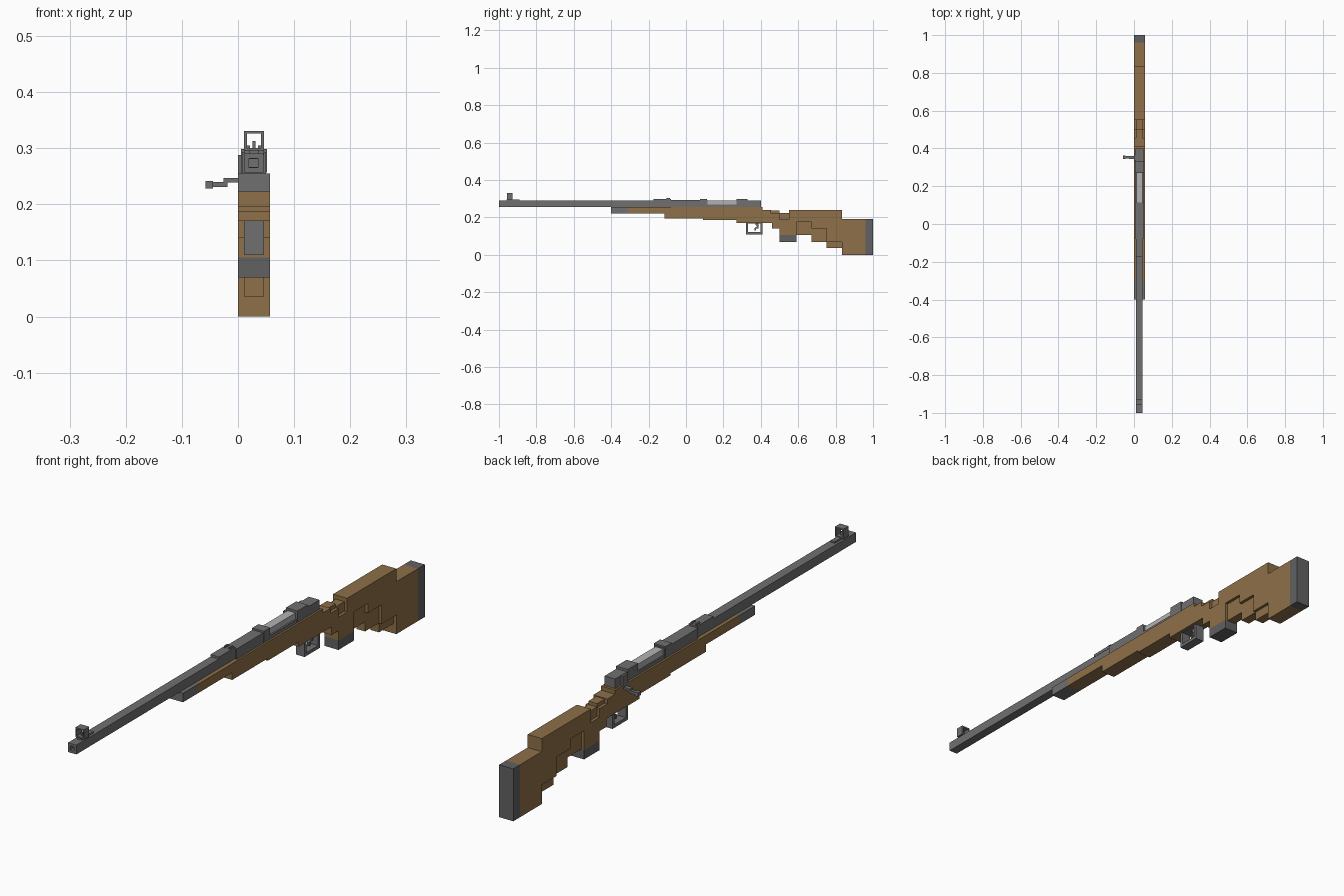
import bpy, bmesh

def material(name, rgb):
    m = bpy.data.materials.new(name)
    m.diffuse_color = (*rgb, 1)
    return m

WOOD = material("wood", (0.27, 0.16, 0.065))
STEEL = material("steel", (0.16, 0.16, 0.16))
DARK = material("dark_pad", (0.12, 0.12, 0.12))
BRIGHT = material("bright_steel", (0.45, 0.45, 0.45))

def finish(bm, name, mat):
    bmesh.ops.recalc_face_normals(bm, faces=bm.faces)
    me = bpy.data.meshes.new(name)
    bm.to_mesh(me)
    bm.free()
    me.materials.append(mat)
    ob = bpy.data.objects.new(name, me)
    bpy.context.collection.objects.link(ob)
    return ob

def box(name, x, y, z, mat=STEEL):
    bm = bmesh.new()
    bmesh.ops.create_cube(bm, size=1)
    for v in bm.verts:
        for i, (lo, hi) in enumerate((x, y, z)):
            v.co[i] = lo if v.co[i] < 0 else hi
    return finish(bm, name, mat)

def profile(name, pts, x, mat):
    """Extrude a side outline (y, z) across x."""
    bm = bmesh.new()
    f = bm.faces.new([bm.verts.new((x[0], *p)) for p in pts])
    r = bmesh.ops.extrude_face_region(bm, geom=[f])
    for v in r["geom"]:
        if isinstance(v, bmesh.types.BMVert):
            v.co.x = x[1]
    return finish(bm, name, mat)

def frame(name, lo, hi, wall, span, axis, mat=STEEL):
    """Square tube: the opening runs along axis 'x' or 'y'."""
    (a0, b0), (a1, b1) = lo, hi
    bm = bmesh.new()
    rings = []
    for s in span:
        for w in (0, wall):
            c = [(a0 + w, b0 + w), (a1 - w, b0 + w), (a1 - w, b1 - w), (a0 + w, b1 - w)]
            rings.append([bm.verts.new((s, a, b) if axis == "x" else (a, s, b)) for a, b in c])
    for p, q in ((0, 1), (2, 3), (0, 2), (1, 3)):
        for i in range(4):
            j = (i + 1) % 4
            bm.faces.new((rings[p][i], rings[p][j], rings[q][j], rings[q][i]))
    return finish(bm, name, mat)

FULL, SLIM = (0, 0.057), (0.011, 0.046)

# Stepped wooden stock
profile("stock", [
    (-0.31, 0.222), (-0.115, 0.222), (-0.115, 0.195), (0.09, 0.195), (0.09, 0.187),
    (0.27, 0.187), (0.27, 0.17), (0.46, 0.17), (0.46, 0.14), (0.50, 0.14), (0.50, 0.105),
    (0.59, 0.105), (0.59, 0.175), (0.67, 0.175), (0.67, 0.14), (0.75, 0.14), (0.75, 0.07),
    (0.835, 0.07), (0.835, 0), (0.96, 0), (0.96, 0.192), (0.835, 0.192), (0.835, 0.24),
    (0.55, 0.24), (0.55, 0.19), (0.50, 0.19), (0.50, 0.222), (0.455, 0.222),
    (0.455, 0.24), (0.41, 0.24), (0.41, 0.255), (-0.31, 0.255)], FULL, WOOD)

# Slimmer rounding steps above the wrist and under the butt
for i, (y0, y1, z0, z1) in enumerate([
        (0.455, 0.50, 0.20, 0.237), (0.50, 0.55, 0.17, 0.225), (0.59, 0.67, 0.105, 0.18),
        (0.67, 0.75, 0.07, 0.15), (0.75, 0.835, 0.036, 0.08)]):
    box(f"stock_step_{i + 1}", SLIM, (y0, y1), (z0, z1), WOOD)

# Nose cap, grip cap and butt pad
box("nose_cap", FULL, (-0.40, -0.31), (0.222, 0.255))
box("grip_cap", FULL, (0.50, 0.59), (0.07, 0.105), DARK)
box("butt_pad", FULL, (0.96, 1.0), (0, 0.192), DARK)

# Hollow barrel and receiver
frame("barrel", (0.011, 0.257), (0.045, 0.291), 0.009, (-1.0, -0.08), "y")
frame("receiver_front", (0.007, 0.255), (0.05, 0.293), 0.012, (-0.08, 0.115), "y")
box("receiver_bed", (0.007, 0.05), (0.115, 0.40), (0.255, 0.268))
box("bolt", (0.012, 0.044), (0.115, 0.30), (0.262, 0.29), BRIGHT)
box("receiver_rear", (0.007, 0.05), (0.27, 0.40), (0.255, 0.29))
box("receiver_ring", (0.005, 0.052), (0.075, 0.112), (0.257, 0.299))
box("receiver_bridge", (0.005, 0.052), (0.27, 0.33), (0.257, 0.299))

# Rear sight with a notch
box("rear_sight_base", SLIM, (-0.175, -0.08), (0.288, 0.299))
for side, x in (("left", 0.016), ("right", 0.036)):
    box(f"rear_sight_{side}", (x, x + 0.005), (-0.105, -0.085), (0.297, 0.305))

# Hooded front sight
box("front_sight_base", (0.02, 0.037), (-0.96, -0.89), (0.289, 0.297))
frame("front_sight_hood", (0.011, 0.295), (0.046, 0.331), 0.005, (-0.957, -0.927), "y")
box("front_sight_post", (0.026, 0.031), (-0.945, -0.939), (0.297, 0.313))

# Bolt handle
box("handle_root", (0, 0.01), (0.335, 0.365), (0.24, 0.288))
box("handle_arm", (-0.026, 0.005), (0.345, 0.361), (0.239, 0.247))
box("handle_bend", (-0.046, -0.019), (0.347, 0.359), (0.231, 0.24))
box("handle_knob", (-0.058, -0.045), (0.344, 0.362), (0.228, 0.242))

# Trigger and guard
frame("trigger_guard", (0.32, 0.11), (0.41, 0.18), 0.012, SLIM, "x")
profile("trigger", [(0.372, 0.175), (0.388, 0.175), (0.388, 0.142), (0.375, 0.142),
                    (0.375, 0.13), (0.365, 0.13), (0.365, 0.142), (0.38, 0.152),
                    (0.372, 0.16)], (0.024, 0.033), STEEL)
